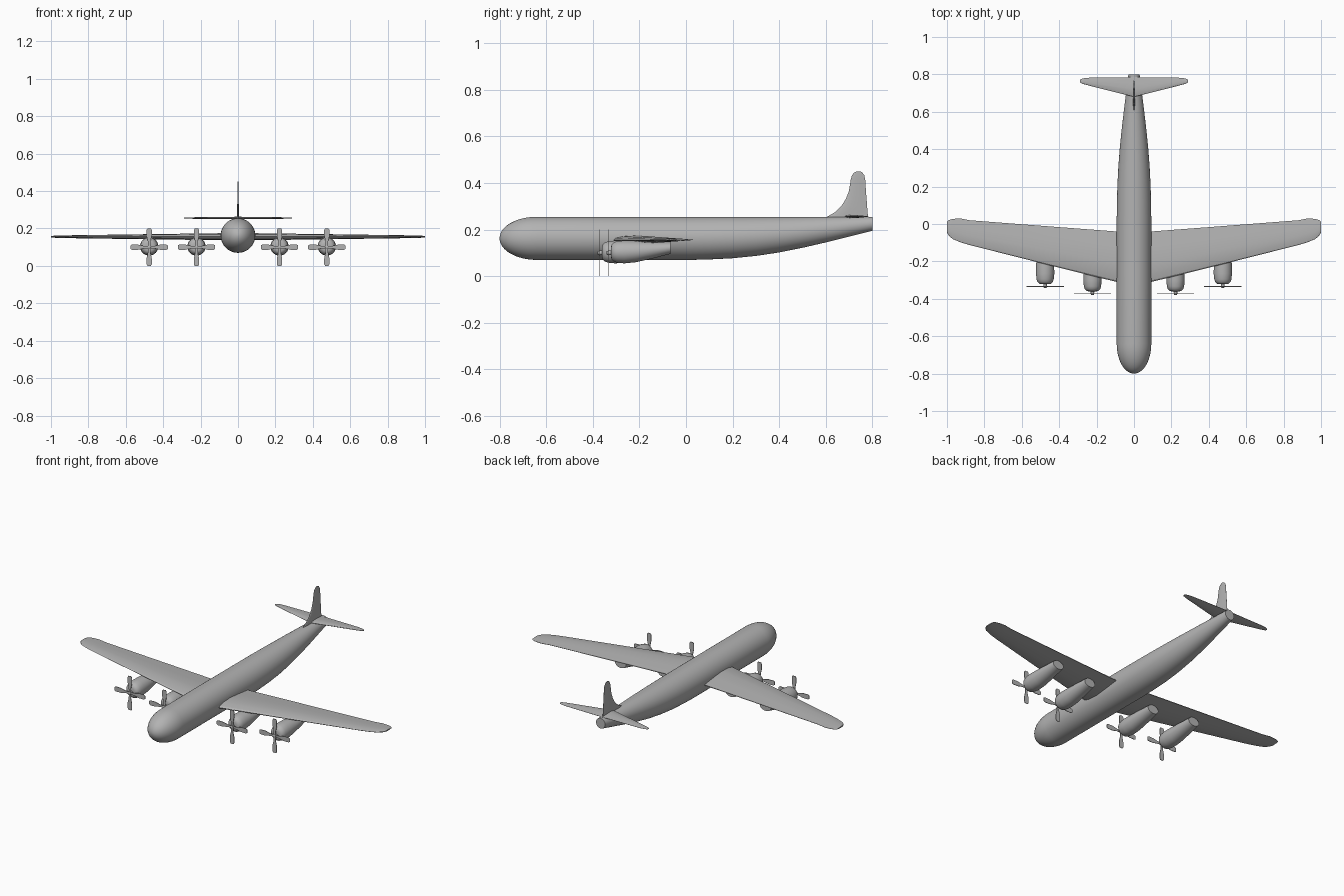
import bpy, bmesh, math

if "Cube" in bpy.data.objects:
    bpy.data.objects.remove(bpy.data.objects["Cube"])

grey = bpy.data.materials.new("light_grey")
grey.diffuse_color = (0.45, 0.45, 0.45, 1)
grey.use_nodes = True
grey.node_tree.nodes["Principled BSDF"].inputs["Base Color"].default_value = grey.diffuse_color


def finish(name, bm, angle=35):
    bmesh.ops.recalc_face_normals(bm, faces=bm.faces)
    me = bpy.data.meshes.new(name)
    bm.to_mesh(me)
    bm.free()
    me.materials.append(grey)
    ob = bpy.data.objects.new(name, me)
    bpy.context.collection.objects.link(ob)
    bpy.ops.object.select_all(action='DESELECT')
    ob.select_set(True)
    bpy.context.view_layer.objects.active = ob
    bpy.ops.object.shade_smooth_by_angle(angle=math.radians(angle))
    return ob


def loft(bm, rings):
    """Skin closed rings of equal length and cap both ends."""
    vs = [[bm.verts.new(p) for p in r] for r in rings]
    n = len(vs[0])
    for a, b in zip(vs, vs[1:]):
        for i in range(n):
            j = (i + 1) % n
            bm.faces.new((a[i], a[j], b[j], b[i]))
    bm.faces.new(vs[0])
    bm.faces.new(vs[-1])


def ellipse(x, y, z, rx, rz, n=32):
    return [(x + rx * math.cos(2 * math.pi * i / n), y,
             z + rz * math.sin(2 * math.pi * i / n)) for i in range(n)]


FOIL = [(0.03, 0.4), (0.15, 0.8), (0.38, 1), (0.68, 0.62)]


def foil(le, te, half):
    """Aerofoil section as (chordwise, thickness) pairs."""
    up = [(le + (te - le) * c, half * t) for c, t in FOIL]
    return ([(le, 0)] + up + [(te, half * 0.1), (te, -half * 0.1)]
            + [(c, -t) for c, t in reversed(up)])


def spanwise(name, stations, z):
    """Full-span surface from half-span stations (x, lead, trail, half thickness)."""
    full = [(-x, a, b, h) for x, a, b, h in reversed(stations) if x > 0] + stations
    bm = bmesh.new()
    loft(bm, [[(x, c, z + t) for c, t in foil(a, b, h)] for x, a, b, h in full])
    return finish(name, bm, 25)


# Fuselage: round nose, straight body, flat-topped tapering tail
bm = bmesh.new()
rings = []
for i in range(1, 13):
    t = math.pi / 2 * i / 12
    r = 0.0925 * math.sin(t)
    rings.append(ellipse(0, -0.64 - 0.16 * math.cos(t), 0.1625, r, r, 48))
rings.insert(0, ellipse(0, -0.8, 0.1625, 0.002, 0.002, 48))
for y, r in [(-0.3, .0925), (0.02, .0925), (0.1, .0915), (0.2, .089), (0.3, .084),
             (0.4, .0765), (0.5, .0665), (0.6, .055), (0.7, .0425), (0.8, .030)]:
    rings.append(ellipse(0, y, 0.255 - r, r, r, 48))
loft(bm, rings)
finish("fuselage", bm)

# Main wing
spanwise("wing", [(0, -.333, -.047, .020), (.45, -.221, -.013, .014),
                  (.88, -.112, .020, .008), (.93, -.097, .030, .007),
                  (.97, -.080, .027, .006), (.99, -.062, .021, .005),
                  (1.0, -.045, .012, .004)], 0.156)

# Tailplane
spanwise("tailplane", [(0, .68, .785, .007), (.24, .740, .782, .004),
                       (.27, .748, .779, .003), (.285, .754, .774, .003),
                       (.29, .760, .768, .002)], 0.256)

# Fin with curved leading edge
bm = bmesh.new()
fin = [(.235, .595, .782, .005), (.255, .605, .781, .005), (.275, .640, .779, .005),
       (.30, .666, .777, .005), (.33, .685, .775, .004), (.365, .699, .772, .004),
       (.415, .707, .769, .003), (.433, .712, .765, .003), (.445, .722, .756, .002),
       (.45, .732, .747, .002)]
loft(bm, [[(t, c, z) for c, t in foil(a, b, h)] for z, a, b, h in fin])
finish("fin", bm, 25)

# Engines: nacelle and four-bladed propeller, two on each side
NACELLE = [(-.322, .104, .022, .022), (-.319, .104, .032, .032), (-.310, .104, .041, .041),
           (-.295, .104, .046, .046), (-.265, .104, .049, .049), (-.215, .106, .048, .046),
           (-.14, .113, .043, .036), (-.066, .121, .036, .025)]
BLADE = [(-.006, 0), (-.007, .03), (-.014, .06), (-.014, .092), (-.009, .1),
         (.009, .1), (.014, .092), (.014, .06), (.007, .03), (.006, 0)]

for side, label in ((-1, "left"), (1, "right")):
    for px, dy, place in ((.222, -.038, "inner"), (.475, 0, "outer")):
        x = side * px
        bm = bmesh.new()
        loft(bm, [ellipse(x, y + dy, z, rx, rz) for y, z, rx, rz in NACELLE])
        finish(f"{label}_{place}_nacelle", bm)

        bm = bmesh.new()
        y = -.334 + dy
        for k in range(4):
            c, s = math.cos(k * math.pi / 2), math.sin(k * math.pi / 2)
            loft(bm, [[(x + u * c - v * s, y + d, .1 + u * s + v * c) for u, v in BLADE]
                      for d in (-.0015, .0015)])
        loft(bm, [ellipse(x, y + d, .1, r, r, 16)
                  for d, r in ((-.008, .004), (-.005, .009), (.016, .010))])
        finish(f"{label}_{place}_propeller", bm)
